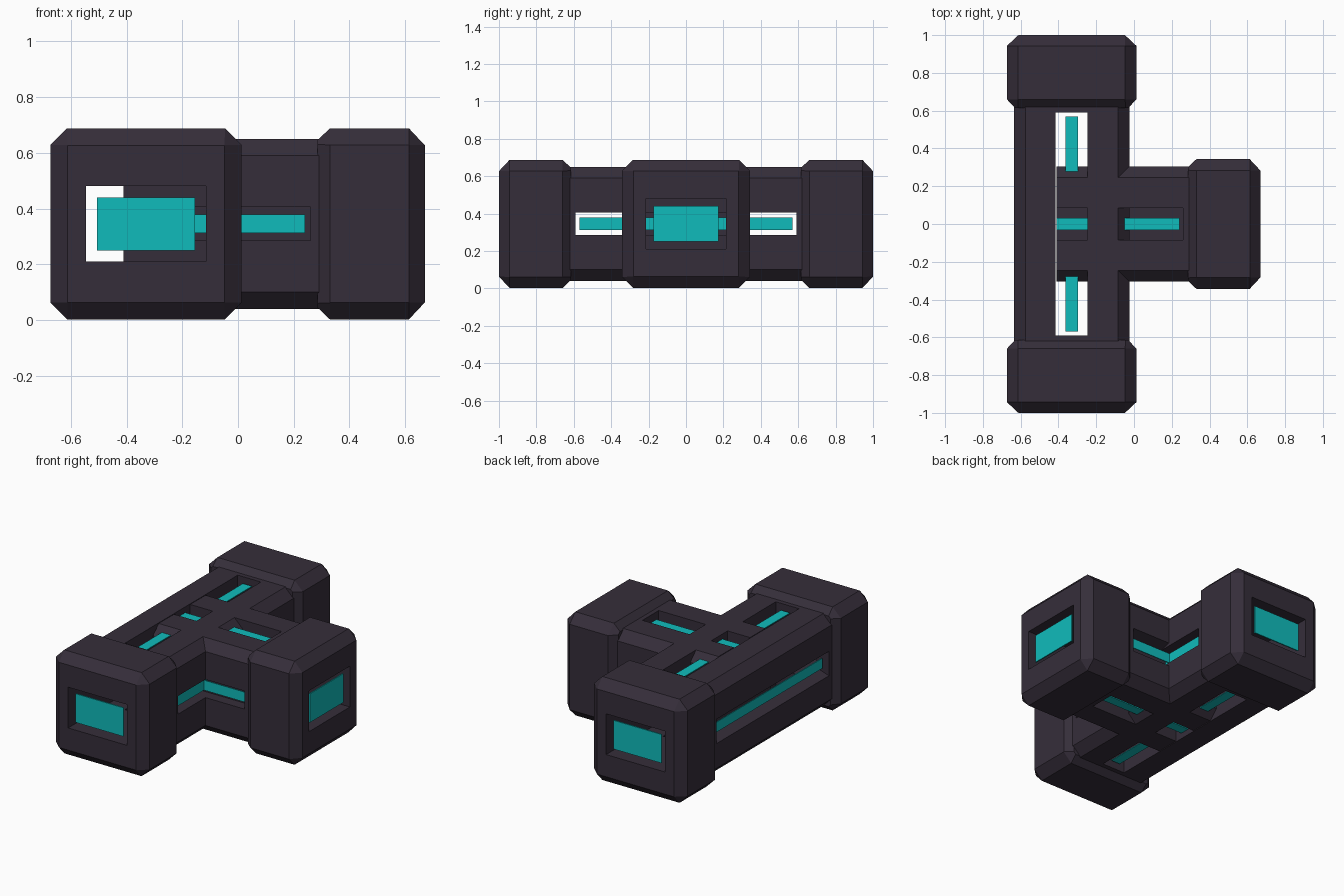
import bpy, bmesh, math
from mathutils import Vector

if bpy.data.objects.get("Cube"):
    bpy.data.objects.remove(bpy.data.objects["Cube"], do_unlink=True)

CENTRE = Vector((-0.33, 0, 0.345))   # where the arms cross


def material(name, rgb):
    m = bpy.data.materials.new(name)
    m.use_nodes = True
    m.diffuse_color = (*rgb, 1)
    m.node_tree.nodes["Principled BSDF"].inputs["Base Color"].default_value = (*rgb, 1)
    return m


HULL = material("dark_plum", (0.036, 0.027, 0.042))
GLOW = material("cyan_glow", (0.005, 0.5, 0.5))


def make(name, bm, mat, turn=0):
    """Object in arm space (arm along +x), turned about the crossing."""
    bmesh.ops.recalc_face_normals(bm, faces=bm.faces)
    me = bpy.data.meshes.new(name)
    bm.to_mesh(me)
    bm.free()
    me.materials.append(mat)
    ob = bpy.data.objects.new(name, me)
    ob.location = CENTRE
    ob.rotation_euler.z = math.radians(turn)
    bpy.context.collection.objects.link(ob)
    return ob


def loft(rings):
    """Chamfered-square sections (position, half width, flat half width)."""
    bm = bmesh.new()
    loops = []
    for x, h, f in rings:
        pts = [(h, -f), (h, f), (f, h), (-f, h), (-h, f), (-h, -f), (-f, -h), (f, -h)]
        loops.append([bm.verts.new((x, y, z)) for y, z in pts])
    for a, b in zip(loops, loops[1:]):
        for i in range(8):
            j = (i + 1) % 8
            bm.faces.new((a[i], a[j], b[j], b[i]))
    bm.faces.new(loops[0])
    bm.faces.new(loops[-1])
    bmesh.ops.remove_doubles(bm, verts=bm.verts, dist=0.0001)
    return bm


def box(lo, hi):
    bm = bmesh.new()
    bmesh.ops.create_cube(bm, size=1)
    for v in bm.verts:
        v.co = [(l + h) / 2 + c * (h - l) for l, h, c in zip(lo, hi, v.co)]
    return bm


def funnel(x0, x1, side):
    """Flared mouth of a side slot."""
    bm = box((x0, 0.24, -0.06), (x1, 0.315, 0.06))
    for v in bm.verts:
        if v.co.y > 0.3:
            v.co.z *= 1.4
        v.co.y *= side
    return bm


def cut(ob, cutters, turn):
    for bm in cutters:
        c = make("cutter", bm, HULL, turn)
        c.hide_render = True
        mod = ob.modifiers.new("cut", "BOOLEAN")
        mod.operation, mod.solver, mod.object = "DIFFERENCE", "EXACT", c
        bpy.context.view_layer.update()
        me = bpy.data.meshes.new_from_object(
            ob.evaluated_get(bpy.context.evaluated_depsgraph_get()))
        ob.modifiers.clear()
        ob.data = me
        bpy.data.objects.remove(c, do_unlink=True)


def strip(name, x0, x1, axis, side, turn):
    """Thin light strip set just inside a slot; axis 1 = side, 2 = top/bottom."""
    lo, hi = [x0, -0.033, -0.033], [x1, 0.033, 0.033]
    lo[axis], hi[axis] = side * 0.268 - 0.003, side * 0.268 + 0.003
    make(name, box(lo, hi), GLOW, turn)


# Long arm: hollow, slotted right through on all four sides
long_arm = make("long_arm", loft([(-0.64, 0.305, 0.245), (0.64, 0.305, 0.245)]), HULL, 90)
cut(long_arm, [box((-0.8, -0.215, -0.135), (0.8, 0.215, 0.135)),
               box((-0.59, -0.085, -0.4), (0.59, 0.085, 0.4)),
               box((-0.59, -0.4, -0.06), (0.59, 0.4, 0.06)),
               funnel(-0.59, 0.59, 1), funnel(-0.59, 0.59, -1)], 90)
for side in (-1, 1):
    strip("long_arm_side_light", -0.57, 0.57, 1, side, 90)
    for turn in (90, -90):
        strip("long_arm_flat_light", 0.262, 0.57, 2, side, turn)

# Short arm: closed inner end, shallow slots, open toward its cap
short_arm = make("short_arm", loft([(-0.08, 0.305, 0.245), (0.64, 0.305, 0.245)]), HULL)
cutters = [box((0.1, -0.215, -0.135), (0.8, 0.215, 0.135))]
for s in (-1, 1):
    z = sorted((s * 0.2, s * 0.4))
    y = sorted((s * 0.235, s * 0.4))
    cutters += [box((-0.2, -0.085, z[0]), (0.59, 0.085, z[1])),
                box((-0.05, y[0], -0.06), (0.59, y[1], 0.06)),
                funnel(-0.05, 0.59, s)]
cut(short_arm, cutters, 0)
for side in (-1, 1):
    strip("short_arm_side_light", -0.04, 0.57, 1, side, 0)
    strip("short_arm_flat_light", -0.08, 0.57, 2, side, 0)

# End caps with a window and a light panel
for name, turn in (("front", -90), ("back", 90), ("side", 0)):
    cap = make(name + "_cap", loft([(0.615, 0.3, 0.285), (0.66, 0.343, 0.283),
                                    (0.943, 0.343, 0.283), (1.0, 0.282, 0.282)]), HULL, turn)
    cut(cap, [box((0.5, -0.215, -0.135), (1.2, 0.215, 0.135))], turn)
    make(name + "_panel", box((0.972, -0.175, -0.095), (0.98, 0.175, 0.095)), GLOW, turn)
